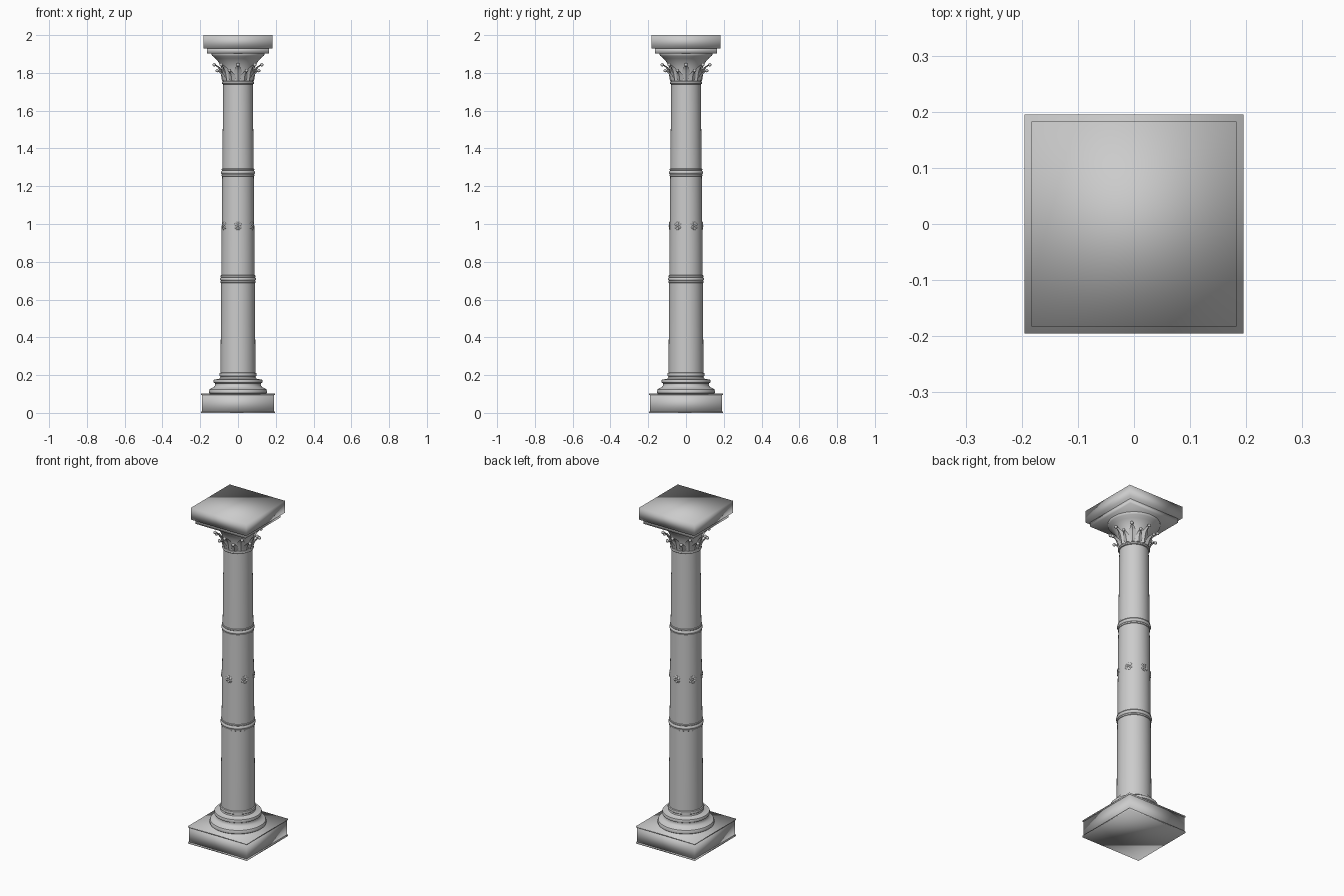
import bpy, bmesh, math
from mathutils import Matrix, Vector

if "Cube" in bpy.data.objects:
    bpy.data.objects.remove(bpy.data.objects["Cube"])

stone = bpy.data.materials.new("pale grey stone")
stone.diffuse_color = (0.6, 0.6, 0.6, 1)
stone.use_nodes = True
stone.node_tree.nodes["Principled BSDF"].inputs["Base Color"].default_value = stone.diffuse_color


def finish(name, bm, angle=40):
    bmesh.ops.recalc_face_normals(bm, faces=bm.faces)
    me = bpy.data.meshes.new(name)
    bm.to_mesh(me)
    bm.free()
    ob = bpy.data.objects.new(name, me)
    bpy.context.collection.objects.link(ob)
    me.materials.append(stone)
    bpy.ops.object.select_all(action='DESELECT')
    ob.select_set(True)
    bpy.context.view_layer.objects.active = ob
    if angle:
        bpy.ops.object.shade_smooth_by_angle(angle=math.radians(angle))
    else:
        bpy.ops.object.shade_smooth()
    return ob


def lathe(name, profile, segs=64):
    bm = bmesh.new()
    pts = [(0, profile[0][1])] + profile + [(0, profile[-1][1])]
    vs = [bm.verts.new((r, 0, z)) for r, z in pts]
    es = [bm.edges.new(p) for p in zip(vs, vs[1:])]
    bmesh.ops.spin(bm, geom=vs + es, cent=(0, 0, 0), axis=(0, 0, 1),
                   angle=2 * math.pi, steps=segs, use_duplicate=False)
    bmesh.ops.remove_doubles(bm, verts=bm.verts, dist=1e-5)
    return finish(name, bm)


def slab(name, half, z0, z1):
    bm = bmesh.new()
    bmesh.ops.create_cube(bm, size=1, matrix=Matrix.Translation((0, 0, (z0 + z1) / 2))
                          @ Matrix.Diagonal((2 * half, 2 * half, z1 - z0, 1)))
    return finish(name, bm, 0)


# square plinth with thin lips at top and bottom
slab("plinth", 0.19, 0.0, 0.10)
slab("plinth_top_lip", 0.195, 0.096, 0.102)
slab("plinth_bottom_lip", 0.195, 0.0, 0.008)

# moulded round base
lathe("base_moulding", [
    (0.146, 0.100), (0.153, 0.106), (0.154, 0.115), (0.150, 0.125), (0.138, 0.131),
    (0.126, 0.138), (0.120, 0.148), (0.121, 0.156), (0.128, 0.160), (0.130, 0.168),
    (0.127, 0.177), (0.104, 0.179), (0.095, 0.184), (0.093, 0.192), (0.098, 0.196),
    (0.099, 0.203), (0.097, 0.210), (0.092, 0.213)])


# tapering shaft and its ring bands
def shaft_r(z):
    return 0.0925 - 0.0145 * ((z - 0.2) / 1.55) ** 1.2


lathe("shaft", [(shaft_r(0.2 + 1.55 * i / 12), 0.2 + 1.55 * i / 12) for i in range(13)])
for name, z in (("lower_band", 0.708), ("upper_band", 1.273)):
    r = shaft_r(z)
    lathe(name, [(r - .002, z - .022), (r + .003, z - .019), (r + .003, z - .011), (r + .001, z - .009),
                 (r + .005, z - .006), (r + .007, z), (r + .005, z + .007),
                 (r + .001, z + .010), (r + .003, z + .012), (r + .003, z + .019), (r - .002, z + .022)])

# six rosettes around the middle of the shaft
bm = bmesh.new()
for k in range(6):
    frame = (Matrix.Rotation(math.radians(30 + 60 * k), 4, 'Z')
             @ Matrix.Translation((shaft_r(0.99), 0, 0.99)))
    bmesh.ops.create_uvsphere(bm, u_segments=20, v_segments=10, radius=1,
                              matrix=frame @ Matrix.Diagonal((0.003, 0.022, 0.022, 1)))
    bmesh.ops.create_uvsphere(bm, u_segments=12, v_segments=8, radius=0.006, matrix=frame)
    for p in range(6):
        petal = (frame @ Matrix.Rotation(math.radians(60 * p), 4, 'X')
                 @ Matrix.Translation((0, 0, 0.013)) @ Matrix.Diagonal((0.005, 0.006, 0.009, 1)))
        bmesh.ops.create_uvsphere(bm, u_segments=10, v_segments=6, radius=1, matrix=petal)
finish("rosettes", bm)

# capital bell with neck ring
lathe("neck_ring", [(0.076, 1.738), (0.083, 1.741), (0.086, 1.747), (0.083, 1.754), (0.076, 1.757)])
lathe("capital_bell", [
    (0.077, 1.75), (0.079, 1.78), (0.084, 1.81), (0.092, 1.835), (0.104, 1.858),
    (0.120, 1.877), (0.136, 1.890), (0.140, 1.896), (0.140, 1.906)])


# leaves: ridged blades curling outward, each ending in a small bead
def leaves(name, rows, count, offset):
    bm = bmesh.new()
    for k in range(count):
        rot = Matrix.Rotation(math.radians(offset + 360 * k / count), 4, 'Z')
        prev = None
        for r, z, w in rows:
            cur = [bm.verts.new(rot @ Vector(c)) for c in
                   ((r - 0.005, -w, z), (r + 0.004, 0, z), (r - 0.005, w, z), (r - 0.009, 0, z))]
            if prev:
                for i in range(4):
                    j = (i + 1) % 4
                    bm.faces.new((prev[i], prev[j], cur[j], cur[i]))
            else:
                bm.faces.new(cur)
            prev = cur
        bm.faces.new(prev)
        r, z, w = rows[-1]
        bmesh.ops.create_uvsphere(bm, u_segments=12, v_segments=8, radius=0.009,
                                  matrix=rot @ Matrix.Translation((r + 0.002, 0, z)))
    return finish(name, bm)


leaves("lower_leaves", [(0.081, 1.757, 0.012), (0.086, 1.775, 0.021), (0.092, 1.79, 0.018),
                        (0.104, 1.804, 0.010), (0.117, 1.812, 0.004)], 8, 22.5)
leaves("upper_leaves", [(0.081, 1.757, 0.010), (0.086, 1.79, 0.018), (0.093, 1.812, 0.021),
                        (0.103, 1.828, 0.014), (0.124, 1.843, 0.004)], 8, 0)

# square abacus in two steps
slab("abacus_lower", 0.165, 1.903, 1.932)
slab("abacus_upper", 0.183, 1.93, 2.0)
